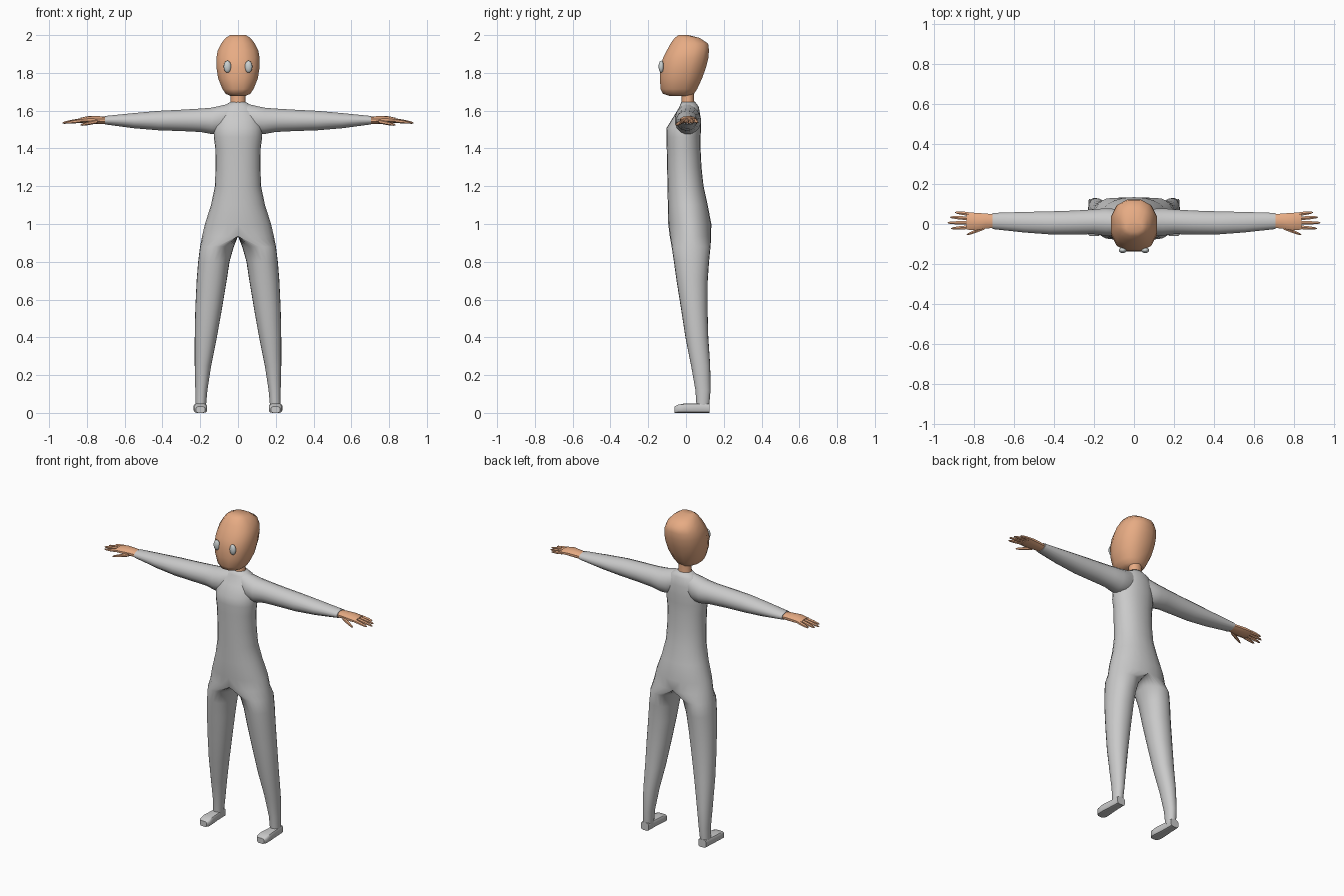
import bpy, bmesh
from math import sin, cos, pi, copysign
from mathutils import Vector

if "Cube" in bpy.data.objects:
    bpy.data.objects.remove(bpy.data.objects["Cube"])


def material(name, rgb):
    m = bpy.data.materials.new(name)
    m.use_nodes = True
    m.diffuse_color = (*rgb, 1)
    bsdf = m.node_tree.nodes["Principled BSDF"]
    bsdf.inputs["Base Color"].default_value = (*rgb, 1)
    bsdf.inputs["Roughness"].default_value = 0.8
    return m


GREY = material("suit grey", (0.59, 0.59, 0.59))
SKIN = material("skin", (0.8, 0.41, 0.23))
EYE = material("eye grey", (0.6, 0.64, 0.64))


def finish(name, bm, mat, mirror=False, angle=50):
    bmesh.ops.recalc_face_normals(bm, faces=bm.faces)
    me = bpy.data.meshes.new(name)
    bm.to_mesh(me)
    bm.free()
    me.materials.append(mat)
    ob = bpy.data.objects.new(name, me)
    bpy.context.collection.objects.link(ob)
    if mirror:
        mod = ob.modifiers.new("Mirror", "MIRROR")
        mod.merge_threshold = 0.0005
    bpy.ops.object.select_all(action="DESELECT")
    bpy.context.view_layer.objects.active = ob
    ob.select_set(True)
    bpy.ops.object.shade_smooth_by_angle(angle=angle * pi / 180)
    return ob


def ring(axis, at, u, v, n=16, power=1.0):
    """Rounded section spanning u and v (each min, max) across the given axis."""
    pts = []
    for i in range(n):
        t = 2 * pi * (i + 0.5) / n
        c, s = (copysign(abs(f) ** power, f) for f in (cos(t), sin(t)))
        p = [(u[0] + u[1]) / 2 + c * (u[1] - u[0]) / 2,
             (v[0] + v[1]) / 2 + s * (v[1] - v[0]) / 2]
        p.insert(axis, at)
        pts.append(Vector(p))
    return pts


def add_loft(bm, rings):
    rows = [[bm.verts.new(p) for p in r] for r in rings]
    n = len(rows[0])
    for a, b in zip(rows, rows[1:]):
        for i in range(n):
            j = (i + 1) % n
            bm.faces.new((a[i], a[j], b[j], b[i]))
    bm.faces.new(rows[0])
    bm.faces.new(rows[-1])


def loft(name, rings, mat, mirror=False, angle=50):
    bm = bmesh.new()
    add_loft(bm, rings)
    return finish(name, bm, mat, mirror, angle)


# Body suit: half sections that split into a leg below the crotch, then mirrored
# torso: height, half width, front, back
TORSO = [(1.645, .042, -.025, .05), (1.62, .085, -.035, .068), (1.57, .115, -.065, .076),
         (1.51, .128, -.102, .08), (1.46, .128, -.104, .077), (1.4, .12, -.102, .077),
         (1.3, .119, -.1, .082), (1.2, .122, -.098, .093), (1.1, .143, -.096, .115),
         (1.0, .175, -.094, .134), (.935, .19, -.086, .133)]
# leg: height, inner, outer, front, back
LEG = [(.88, .022, .201, -.076, .13), (.8, .045, .211, -.064, .122),
       (.7, .06, .219, -.05, .115), (.55, .085, .226, -.026, .114),
       (.4, .112, .229, -.003, .118), (.25, .142, .229, .027, .128),
       (.12, .162, .226, .05, .13), (.03, .17, .225, .056, .122)]
M = 12
bm = bmesh.new()
rows = []
for z, inner, outer, front, back in [(z, -w, w, f, b) for z, w, f, b in TORSO] + LEG:
    cx, rx = (inner + outer) / 2, (outer - inner) / 2
    cy, ry = (front + back) / 2, (back - front) / 2
    count = 2 * M if z < .95 else M + 1
    row = []
    for i in range(count):
        t = pi * i / M - pi / 2
        c = cos(t)
        if inner < 0 and (i > M or i % M == 0):
            c = 0
        row.append(bm.verts.new((cx + rx * copysign(abs(c) ** .9, c), cy + ry * sin(t), z)))
    rows.append(row)
for a, b in zip(rows, rows[1:]):
    whole = len(a) == 2 * M
    for i in range(2 * M if whole else M):
        j = (i + 1) % (2 * M)
        bm.faces.new((a[i], a[j], b[j], b[i]))
bm.faces.new(rows[0])
bm.faces.new(rows[-1])
finish("body_suit", bm, GREY, mirror=True, angle=80)

# Sleeves: along x, front to back, bottom to top
SLEEVES = [(.03, -.04, .06, 1.5, 1.642), (.09, -.06, .076, 1.475, 1.628),
           (.14, -.06, .08, 1.475, 1.617), (.2, -.052, .074, 1.486, 1.612),
           (.3, -.053, .068, 1.491, 1.606), (.42, -.053, .064, 1.495, 1.6),
           (.55, -.043, .061, 1.506, 1.588), (.705, -.026, .056, 1.527, 1.572)]
loft("sleeves", [ring(0, x, (f, b), (lo, hi)) for x, f, b, lo, hi in SLEEVES],
     GREY, True)

# Shoes: heel to toe
SHOES = [(.124, .172, .226, .05), (.05, .17, .23, .05), (-.01, .164, .235, .05),
         (-.045, .163, .234, .043), (-.06, .175, .222, .034)]
loft("shoes", [ring(1, y, (i, o), (0, h), 12, .5) for y, i, o, h in SHOES],
     GREY, True, 40)

# Hands: palm, four fingers and a thumb
PALM = [(.69, -.02, .05, 1.53, 1.568), (.74, -.025, .054, 1.53, 1.571),
        (.79, -.034, .058, 1.531, 1.572), (.835, -.03, .06, 1.535, 1.562)]
FINGERS = [((.825, .05, 1.548), (.892, .058, 1.538)), ((.825, .028, 1.55), (.918, .034, 1.536)),
           ((.825, .006, 1.55), (.93, .006, 1.535)), ((.825, -.016, 1.548), (.912, -.022, 1.536)),
           ((.745, -.018, 1.543), (.835, -.054, 1.524))]
bm = bmesh.new()
add_loft(bm, [ring(0, x, (f, b), (lo, hi), 10) for x, f, b, lo, hi in PALM])
for base, tip in FINGERS:
    base, tip = Vector(base), Vector(tip)
    rings = []
    for t, r in ((0, .011), (.55, .0095), (.9, .006), (1, .002)):
        p = base.lerp(tip, t)
        rings.append(ring(0, p.x, (p.y - r, p.y + r), (p.z - r, p.z + r), 6))
    add_loft(bm, rings)
finish("hands", bm, SKIN, mirror=True)

# Neck
loft("neck", [ring(2, z, (-r, r), (.01 - r * .85, .01 + r * .85), 12)
              for z, r in ((1.63, .044), (1.66, .04), (1.72, .042))], SKIN)

# Head: height, half width, front, back
HEAD = [(1.677, .04, -.085, .03), (1.69, .068, -.125, .045), (1.715, .085, -.138, .062),
        (1.77, .108, -.141, .088), (1.83, .118, -.139, .11), (1.88, .118, -.125, .122),
        (1.92, .11, -.104, .125), (1.955, .092, -.085, .12), (1.985, .068, -.062, .075),
        (2.0, .042, -.04, .012)]
loft("head", [ring(2, z, (-w, w), (f, b), 12, .85) for z, w, f, b in HEAD], SKIN, angle=60)

# Eyes: flattened ovals
bm = bmesh.new()
bmesh.ops.create_uvsphere(bm, u_segments=16, v_segments=10, radius=1)
bmesh.ops.scale(bm, vec=(.02, .014, .032), verts=bm.verts)
bmesh.ops.translate(bm, vec=(.056, -.131, 1.833), verts=bm.verts)
finish("eyes", bm, EYE, mirror=True)
